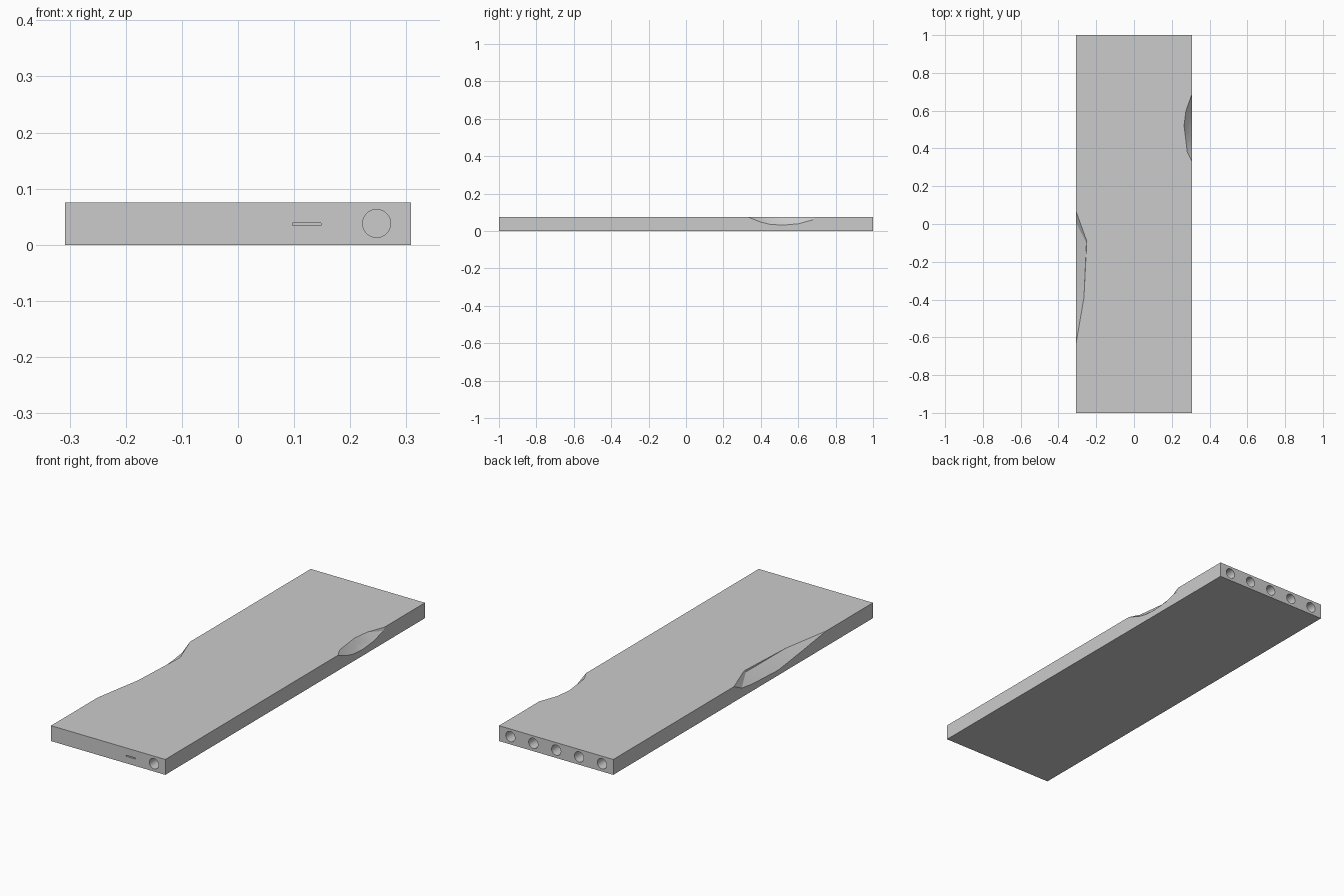
import bpy, bmesh, math
from mathutils import Vector, Matrix

if "Cube" in bpy.data.objects:
    bpy.data.objects.remove(bpy.data.objects["Cube"])

W, T = 0.308, 0.075      # half width, thickness
HOLE_R, HOLE_Z = 0.025, 0.038


def new_object(name, bm):
    bmesh.ops.recalc_face_normals(bm, faces=bm.faces)
    mesh = bpy.data.meshes.new(name)
    bm.to_mesh(mesh)
    bm.free()
    ob = bpy.data.objects.new(name, mesh)
    bpy.context.collection.objects.link(ob)
    return ob


def box(name, size, centre):
    bm = bmesh.new()
    bmesh.ops.create_cube(bm, size=1, matrix=Matrix.Translation(centre) @ Matrix.Diagonal((*size, 1)))
    return new_object(name, bm)


def bore(x, y, depth=0.1):
    bm = bmesh.new()
    m = Matrix.Translation((x, y, HOLE_Z)) @ Matrix.Rotation(math.pi / 2, 4, 'X')
    bmesh.ops.create_cone(bm, cap_ends=True, segments=32, radius1=HOLE_R,
                          radius2=HOLE_R, depth=depth * 2, matrix=m)
    return new_object("bore_cutter", bm)


def chip(points, side):
    # convex chunk swept outwards and upwards from the broken surface
    bm = bmesh.new()
    for p in points:
        for dx in (0, 0.1):
            for dz in (0, 0.1):
                bm.verts.new(Vector(p) + Vector((side * dx, 0, dz)))
    res = bmesh.ops.convex_hull(bm, input=bm.verts)
    junk = [g for g in res["geom_interior"] + res["geom_unused"]
            if isinstance(g, bmesh.types.BMVert)]
    bmesh.ops.delete(bm, geom=list(set(junk)), context='VERTS')
    return new_object("chip_cutter", bm)


# slab
slab = box("concrete_slab", (2 * W, 2, T), (0, 0, T / 2))

# broken edges
right_chip = chip([(W, .33, T), (.282, .38, T), (.265, .52, T), (.275, .6, T), (W, .69, T),
                   (W, .40, .047), (W, .45, .035), (W, .52, .031), (W, .60, .038),
                   (W, .68, .06), (.275, .5, .06)], 1)
left_chip = chip([(-W, .07, T), (-.25, -.09, T), (-.265, -.39, T), (-W, -.64, T),
                  (-W, .01, .045), (-W, -.07, .034), (-W, -.27, .025), (-W, -.45, .048),
                  (-.252, -.1, .066)], -1)

# five bores at the back, one bore and a thin slot at the front
cutters = [right_chip, left_chip, bore(.247, -1)]
cutters += [bore(i * .1235, 1) for i in range(-2, 3)]
cutters.append(box("slot_cutter", (.05, .1, .005), (.1225, -1, .0365)))

for c in cutters:
    c.hide_render = True
    mod = slab.modifiers.new("cut", 'BOOLEAN')
    mod.operation = 'DIFFERENCE'
    mod.solver = 'EXACT'
    mod.object = c

# apply the cuts and drop the cutters
deps = bpy.context.evaluated_depsgraph_get()
slab.data = bpy.data.meshes.new_from_object(slab.evaluated_get(deps))
slab.modifiers.clear()
for c in cutters:
    bpy.data.objects.remove(c)

bpy.context.view_layer.objects.active = slab
slab.select_set(True)
bpy.ops.object.shade_smooth_by_angle(angle=math.radians(20))
